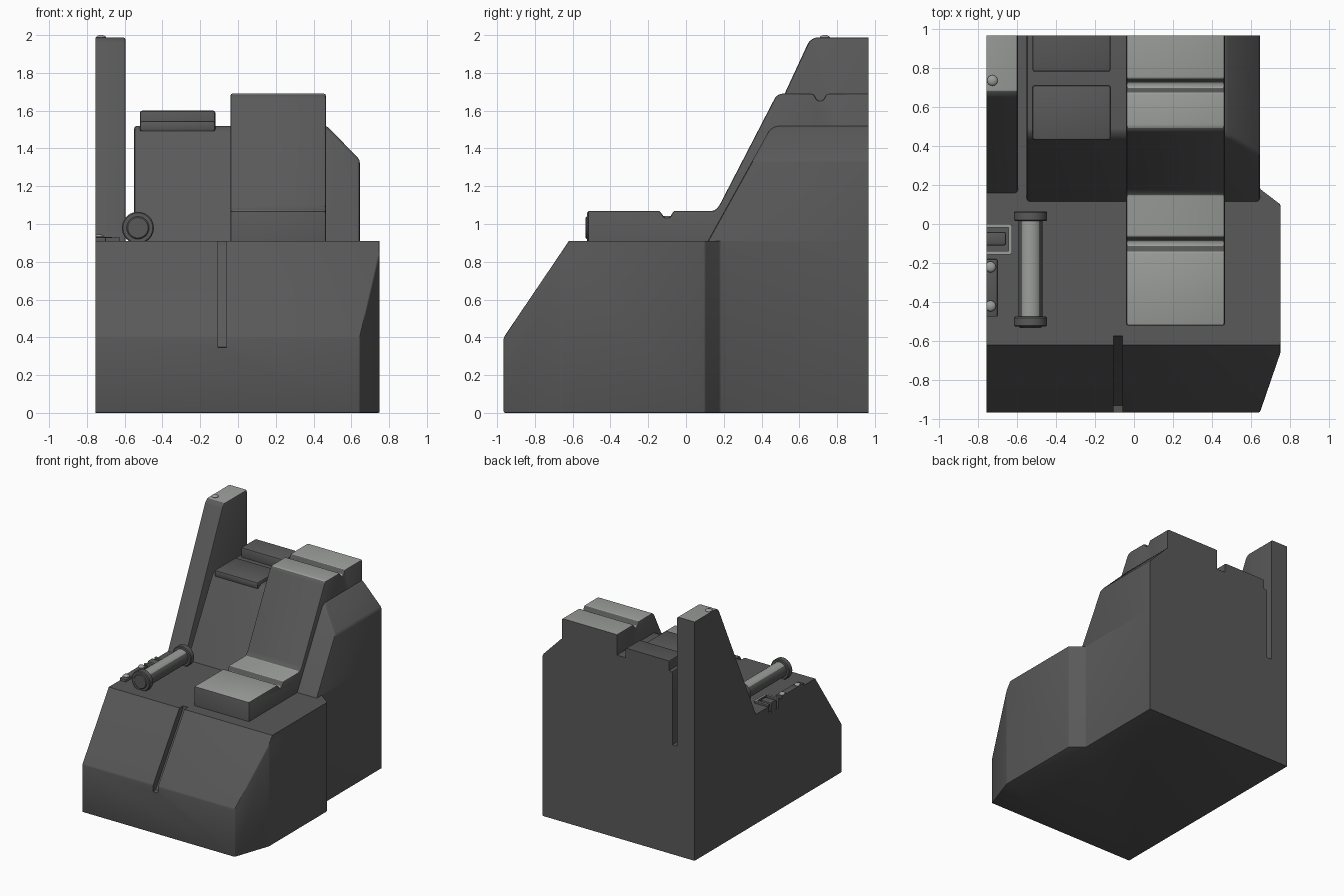
import bpy, bmesh
from math import pi
from mathutils import Matrix, Vector

if "Cube" in bpy.data.objects:
    bpy.data.objects.remove(bpy.data.objects["Cube"])

LEFT, RIGHT, BACK, FRONT, FLOOR = -0.755, 0.645, 0.965, -0.965, 0.91


def material(name, value):
    m = bpy.data.materials.new(name)
    m.use_nodes = True
    m.diffuse_color = value
    m.node_tree.nodes["Principled BSDF"].inputs["Base Color"].default_value = value
    return m


DARK = material("dark grey", (0.1, 0.1, 0.1, 1))
LIGHT = material("pale grey", (0.33, 0.345, 0.325, 1))


def prism(axis, outline, lo, hi):
    """Extrude an outline along x (points are y, z) or along z (points are x, y)."""
    bm = bmesh.new()
    place = (lambda p, t: (t, *p)) if axis == "x" else (lambda p, t: (*p, t))
    verts = [bm.verts.new(place(p, lo)) for p in outline]
    face = bm.faces.new(verts)
    moved = bmesh.ops.extrude_face_region(bm, geom=[face])["geom"]
    shift = Vector((hi - lo, 0, 0) if axis == "x" else (0, 0, hi - lo))
    bmesh.ops.translate(bm, vec=shift, verts=[g for g in moved if isinstance(g, bmesh.types.BMVert)])
    bmesh.ops.recalc_face_normals(bm, faces=bm.faces)
    return bm


def box(x0, x1, y0, y1, z0, z1):
    return prism("x", [(y0, z0), (y1, z0), (y1, z1), (y0, z1)], x0, x1)


def slice_off(bm, point, normal):
    """Remove everything beyond a plane and close the cut."""
    geom = bm.verts[:] + bm.edges[:] + bm.faces[:]
    bmesh.ops.bisect_plane(bm, geom=geom, plane_co=point, plane_no=normal, clear_outer=True)
    bmesh.ops.holes_fill(bm, edges=bm.edges[:])
    bmesh.ops.recalc_face_normals(bm, faces=bm.faces)


def soften(bm, width):
    """Round the edges, except along the flat left, back and floor planes."""
    def on_plane(e):
        return any(all(abs(v.co[i] - at) < 1e-4 for v in e.verts)
                   for i, at in ((0, LEFT), (1, BACK), (2, FLOOR)) if not (i == 2 and e.calc_length() > 5))
    edges = [e for e in bm.edges if not on_plane(e) and e.calc_face_angle(0) > 0.2]
    bmesh.ops.bevel(bm, geom=edges, offset=width, segments=2, profile=0.5,
                    affect="EDGES", clamp_overlap=True)


def finish(name, bm, pale_above=None, cutters=()):
    """Make the object; faces pointing up more than pale_above become pale."""
    mesh = bpy.data.meshes.new(name)
    bm.to_mesh(mesh)
    bm.free()
    obj = bpy.data.objects.new(name, mesh)
    bpy.context.collection.objects.link(obj)
    mesh.materials.append(DARK)
    mesh.materials.append(LIGHT)
    bpy.ops.object.select_all(action="DESELECT")
    obj.select_set(True)
    bpy.context.view_layer.objects.active = obj
    for cutter in cutters:
        mod = obj.modifiers.new("cut", "BOOLEAN")
        mod.operation, mod.solver, mod.object = "DIFFERENCE", "EXACT", cutter
        bpy.ops.object.modifier_apply(modifier=mod.name)
        bpy.data.objects.remove(cutter)
    for f in obj.data.polygons:
        f.material_index = int(pale_above is not None and f.normal.z > pale_above)
    bpy.ops.object.shade_smooth_by_angle(angle=0.6)
    return obj


# Base with a sloped nose, a front groove and a recess at the side
base = prism("z", [(LEFT, FRONT), (RIGHT, FRONT), (0.75, -0.66), (0.75, 0.1),
                   (RIGHT, 0.18), (RIGHT, BACK), (LEFT, BACK)], 0, FLOOR)
slice_off(base, (0, FRONT, 0.4), (0, -0.51, 0.345))
soften(base, 0.008)
groove = finish("groove_cutter", prism(
    "x", [(-0.57, 0.96), (-0.575, 0.88), (-0.93, 0.35), (-1, 0.34), (-1, 0.96)], -0.105, -0.06))
recess = finish("recess_cutter", box(-0.8, -0.64, -0.14, -0.015, 0.85, 1))
finish("base", base, cutters=(groove, recess))

# Raised back body with one chamfered shoulder
body = prism("x", [(0.115, FLOOR), (0.44, 1.495), (0.475, 1.52), (BACK, 1.52), (BACK, FLOOR)],
             -0.55, RIGHT)
slice_off(body, (0.47, 0, 1.52), (0.175, 0, 0.17))
soften(body, 0.015)
finish("back_body", body)

# Stepped cushion running over the floor and up the back
cushion = prism("x", [
    (-0.52, FLOOR), (-0.52, 1.07), (-0.14, 1.07), (-0.115, 1.035), (-0.085, 1.035), (-0.065, 1.07),
    (0.15, 1.07), (0.175, 1.095), (0.475, 1.675), (0.5, 1.69), (0.675, 1.69), (0.695, 1.655),
    (0.725, 1.655), (0.745, 1.69), (BACK, 1.69), (BACK, FLOOR)], -0.04, 0.465)
soften(cushion, 0.01)
finish("cushion", cushion, 0.9)

# Tall side fin with a small stud on top
fin = prism("x", [(0.16, FLOOR), (0.65, 1.965), (0.68, 1.987), (BACK, 1.987), (BACK, FLOOR)],
            LEFT, -0.595)
soften(fin, 0.012)
finish("side_fin", fin, 0.9)

# Pads on the back body
for name, y0, y1, z1 in (("front_pad", 0.43, 0.71, 1.545), ("rear_pad", 0.78, BACK, 1.6)):
    pad = box(-0.52, -0.12, y0, y1, 1.49, z1)
    soften(pad, 0.012)
    finish(name, pad)


# Round canister with two end collars
def drum(name, radius, y0, y1, pale=None):
    bm = bmesh.new()
    matrix = Matrix.Translation((-0.53, (y0 + y1) / 2, 0.98)) @ Matrix.Rotation(pi / 2, 4, "X")
    bmesh.ops.create_cone(bm, cap_ends=True, segments=24, radius1=radius, radius2=radius,
                          depth=y1 - y0, matrix=matrix)
    rims = [e for e in bm.edges if e.calc_face_angle(0) > 1]
    bmesh.ops.bevel(bm, geom=rims, offset=0.006, segments=1, affect="EDGES")
    finish(name, bm, pale)


drum("canister", 0.062, -0.5, 0.04, 0.75)
drum("front_collar", 0.085, -0.525, -0.475)
drum("rear_collar", 0.085, 0.015, 0.065)
drum("front_cap", 0.06, -0.532, -0.5)

# Recess rim and the latch bar inside it
for name, dims in (("rim_front", (LEFT, -0.63, -0.155, -0.138)),
                   ("rim_back", (LEFT, -0.63, -0.017, 0)),
                   ("rim_side", (-0.642, -0.625, -0.15, -0.005))):
    finish(name, box(*dims, FLOOR, 0.928), 0.9)
latch = box(LEFT, -0.655, -0.11, -0.04, 0.85, 0.93)
soften(latch, 0.012)
finish("latch_bar", latch)

# Hinge plate at the side
plate = box(LEFT, -0.7, -0.475, -0.18, FLOOR, 0.93)
soften(plate, 0.006)
finish("hinge_plate", plate)

# Domed studs on the plate and the fin
for name, x, y, z in (("plate_stud_front", -0.735, -0.42, 0.93),
                      ("plate_stud_rear", -0.735, -0.22, 0.93),
                      ("fin_stud", -0.725, 0.735, 1.985)):
    bm = bmesh.new()
    bmesh.ops.create_uvsphere(bm, u_segments=16, v_segments=8, radius=0.028,
                              matrix=Matrix.Translation((x, y, z)) @ Matrix.Diagonal((1, 1, 0.55, 1)))
    for v in bm.verts:
        v.co.x = max(v.co.x, LEFT)
    finish(name, bm, 0.5)
